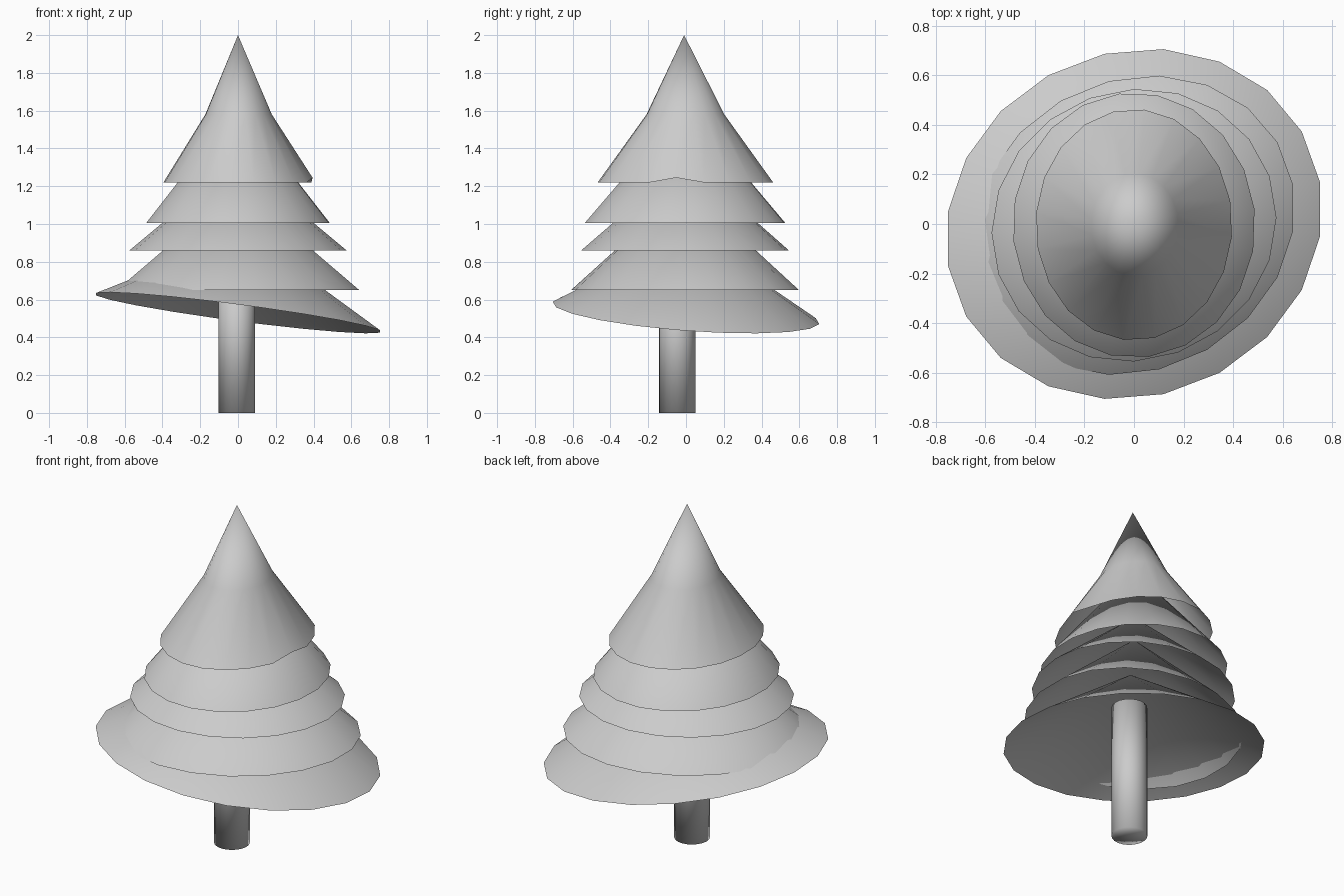
import bpy, bmesh
from math import cos, sin, radians

SIDES = 20

cube = bpy.data.objects.get("Cube")
if cube:
    bpy.data.objects.remove(cube)

# Single pale grey material
grey = bpy.data.materials.new("pale_grey")
grey.use_nodes = True
colour = (0.6, 0.6, 0.6, 1)
grey.diffuse_color = colour
grey.node_tree.nodes["Principled BSDF"].inputs["Base Color"].default_value = colour


def ring(bm, rx, ry, z, phase=0, skew=0, tilt=(0, 0), centre=(0, 0)):
    """Elliptical ring of vertices lying in an optionally tilted plane."""
    verts = []
    for i in range(SIDES):
        t = radians(phase + 360 * i / SIDES)
        x = centre[0] + rx * cos(t)
        y = centre[1] + ry * sin(t) + skew * cos(t)
        verts.append(bm.verts.new((x, y, z + tilt[0] * x + tilt[1] * y)))
    return verts


def bridge(bm, low, high):
    for i in range(SIDES):
        j = (i + 1) % SIDES
        bm.faces.new((low[i], low[j], high[j], high[i]))


def fan(bm, rim, point, downward=False):
    tip = bm.verts.new(point)
    for i in range(SIDES):
        a, b = rim[i], rim[(i + 1) % SIDES]
        bm.faces.new((b, a, tip) if downward else (a, b, tip))


def finish(bm, name):
    mesh = bpy.data.meshes.new(name)
    bm.to_mesh(mesh)
    bm.free()
    mesh.materials.append(grey)
    for face in mesh.polygons:
        face.use_smooth = True
    bpy.context.collection.objects.link(bpy.data.objects.new(name, mesh))


def tier(name, rim_args, apex):
    """Hollow cone of foliage, open underneath."""
    bm = bmesh.new()
    fan(bm, ring(bm, **rim_args), apex)
    finish(bm, name)


# Lower foliage tiers, the lowest one leaning
tier("lowest_tier", dict(rx=0.76, ry=0.705, z=0.53, phase=9, skew=0.06,
                         tilt=(-0.126, -0.063)), (0.05, 0.03, 0.95))
tier("lower_tier", dict(rx=0.65, ry=0.60, z=0.65, phase=9, skew=0.07,
                        centre=(0, -0.005)), (0, 0, 1.20))
tier("middle_tier", dict(rx=0.575, ry=0.55, z=0.86, skew=0.03,
                         centre=(0, -0.005)), (0, 0, 1.34))
tier("upper_tier", dict(rx=0.49, ry=0.535, z=1.005, phase=7,
                        centre=(0, -0.005)), (0, 0, 1.63))

# Pointed crown with a steeper tip and one lifted rim corner
bm = bmesh.new()
rim = ring(bm, 0.397, 0.467, 1.22, phase=-6, centre=(0, -0.003))
rim[0].co.z += 0.025
neck = ring(bm, 0.177, 0.207, 1.58, phase=-6, centre=(0.003, -0.003))
bridge(bm, rim, neck)
fan(bm, neck, (0, -0.01, 2))
finish(bm, "crown")

# Trunk with a closed base
bm = bmesh.new()
middle = (-0.007, -0.047)
base = ring(bm, 0.097, 0.097, 0, centre=middle)
top = ring(bm, 0.097, 0.097, 0.8, centre=middle)
bridge(bm, base, top)
fan(bm, base, (*middle, 0), downward=True)
fan(bm, top, (*middle, 0.8))
finish(bm, "trunk")
